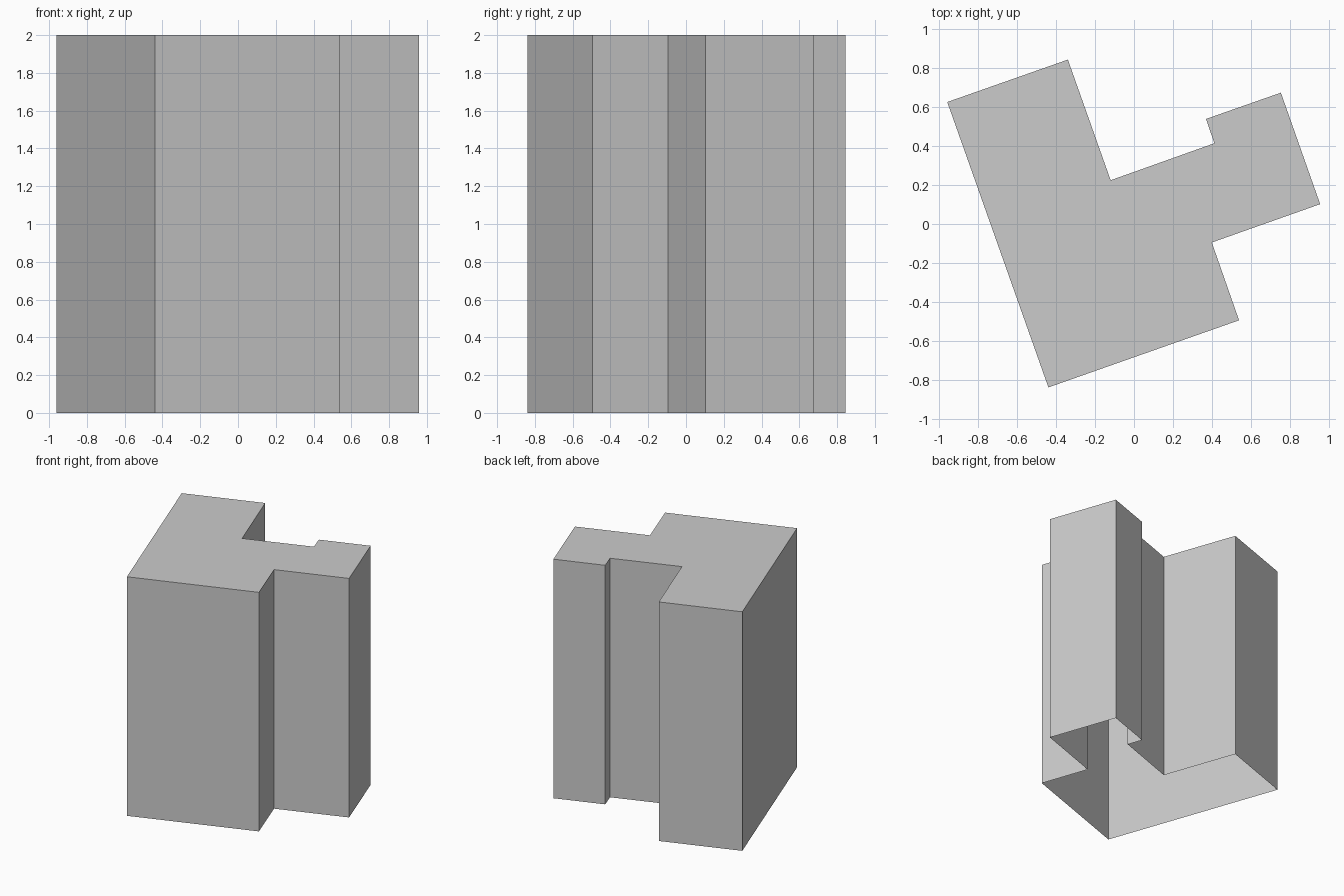
import bpy
import bmesh

cube = bpy.data.objects.get("Cube")
if cube:
    bpy.data.objects.remove(cube, do_unlink=True)

HEIGHT = 2.0

# Footprint of the block, counter-clockwise from the front corner
FOOTPRINT = [
    (-0.44, -0.84), (0.54, -0.495), (0.4, -0.095), (0.957, 0.102),
    (0.755, 0.675), (0.37, 0.54), (0.413, 0.415), (-0.12, 0.225),
    (-0.34, 0.845), (-0.96, 0.627),
]

# Plain grey surface
grey = bpy.data.materials.new("plain_grey")
grey.use_nodes = True
colour = (0.6, 0.6, 0.6, 1.0)
grey.diffuse_color = colour
grey.node_tree.nodes["Principled BSDF"].inputs["Base Color"].default_value = colour

# Building shell: walls and flat roof, open underneath
bm = bmesh.new()
roof = [bm.verts.new((x, y, HEIGHT)) for x, y in FOOTPRINT]
base = [bm.verts.new((x, y, 0)) for x, y in FOOTPRINT]
bm.faces.new(roof)
for i in range(len(base)):
    j = (i + 1) % len(base)
    bm.faces.new((base[i], base[j], roof[j], roof[i]))

mesh = bpy.data.meshes.new("building_shell")
bm.to_mesh(mesh)
bm.free()
mesh.materials.append(grey)
shell = bpy.data.objects.new("building_shell", mesh)
bpy.context.collection.objects.link(shell)
